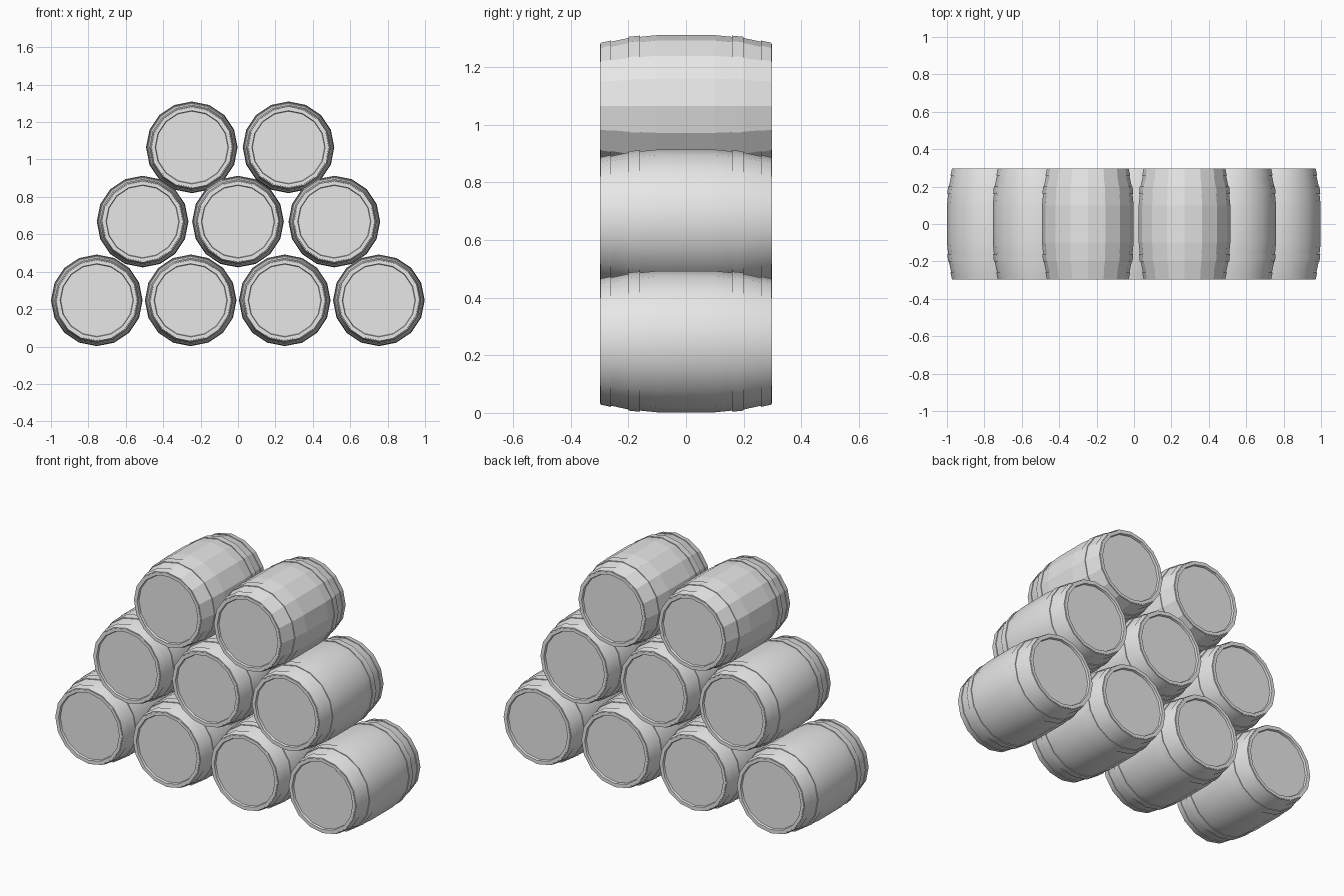
import bpy
import bmesh
from math import cos, sin, pi, radians

cube = bpy.data.objects.get("Cube")
if cube:
    bpy.data.objects.remove(cube, do_unlink=True)

SIDES = 16
HALF = 0.298      # half length of a barrel
RIM = 0.196       # inner radius of the rim
# stave curve: distance from the middle, radius
CURVE = [(0.0, 0.245), (0.1, 0.245), (0.2, 0.235), (HALF, 0.214)]

grey = bpy.data.materials.new("plain_grey")
grey.use_nodes = True
grey.diffuse_color = (0.8, 0.8, 0.8, 1)
grey.node_tree.nodes["Principled BSDF"].inputs["Base Color"].default_value = (0.8, 0.8, 0.8, 1)


def radius_at(y):
    """Stave radius at a distance along the barrel."""
    y = abs(y)
    for (a, ra), (b, rb) in zip(CURVE, CURVE[1:]):
        if y <= b:
            return ra + (rb - ra) * (y - a) / (b - a)
    return CURVE[-1][1]


def lathe(bm, profile, closed):
    """Turn (y, radius) points about the y axis; cap the ends unless closed."""
    rings = [[bm.verts.new((r * cos(2 * pi * i / SIDES), y, r * sin(2 * pi * i / SIDES)))
              for i in range(SIDES)] for y, r in profile]
    pairs = list(zip(rings, rings[1:]))
    if closed:
        pairs.append((rings[-1], rings[0]))
    else:
        bm.faces.new(rings[0])
        bm.faces.new(rings[-1])
    for a, b in pairs:
        for i in range(SIDES):
            j = (i + 1) % SIDES
            bm.faces.new((a[i], a[j], b[j], b[i]))


def make_mesh(name, profiles, closed):
    bm = bmesh.new()
    for profile in profiles:
        lathe(bm, profile, closed)
    bmesh.ops.recalc_face_normals(bm, faces=bm.faces[:])
    mesh = bpy.data.meshes.new(name)
    bm.to_mesh(mesh)
    bm.free()
    mesh.materials.append(grey)
    return mesh


# Barrel body: bulging staves, rims and recessed heads
half_profile = CURVE[1:] + [(HALF, RIM), (HALF - 0.012, RIM - 0.003)]
body_profile = [(-y, r) for y, r in reversed(half_profile)] + half_profile

# Hoops: two thin raised bands near each end
hoop_profiles = []
for side in (-1, 1):
    for start, end in ((0.16, 0.2), (0.26, HALF - 0.002)):
        a, b = side * start, side * end
        hoop_profiles.append([(a, radius_at(a) - 0.004), (a, radius_at(a) + 0.004),
                              (b, radius_at(b) + 0.004), (b, radius_at(b) - 0.004)])


def add_barrel(name, x, z, smooth):
    for part, profiles, closed in (("body", [body_profile], False),
                                   ("hoops", hoop_profiles, True)):
        title = name + "_" + part
        obj = bpy.data.objects.new(title, make_mesh(title, profiles, closed))
        obj.location = (x, 0, z)
        bpy.context.collection.objects.link(obj)
        if smooth:
            bpy.ops.object.select_all(action='DESELECT')
            obj.select_set(True)
            bpy.context.view_layer.objects.active = obj
            bpy.ops.object.shade_smooth_by_angle(angle=radians(30))


# Stack of three rows; the top row is faceted
ROWS = [("bottom", 0.247, True, (-0.755, -0.253, 0.25, 0.753)),
        ("middle", 0.668, True, (-0.51, 0.0, 0.515)),
        ("top", 1.065, False, (-0.247, 0.27))]
for row, z, smooth, centres in ROWS:
    for n, x in enumerate(centres, 1):
        add_barrel(f"{row}_barrel_{n}", x, z, smooth)
